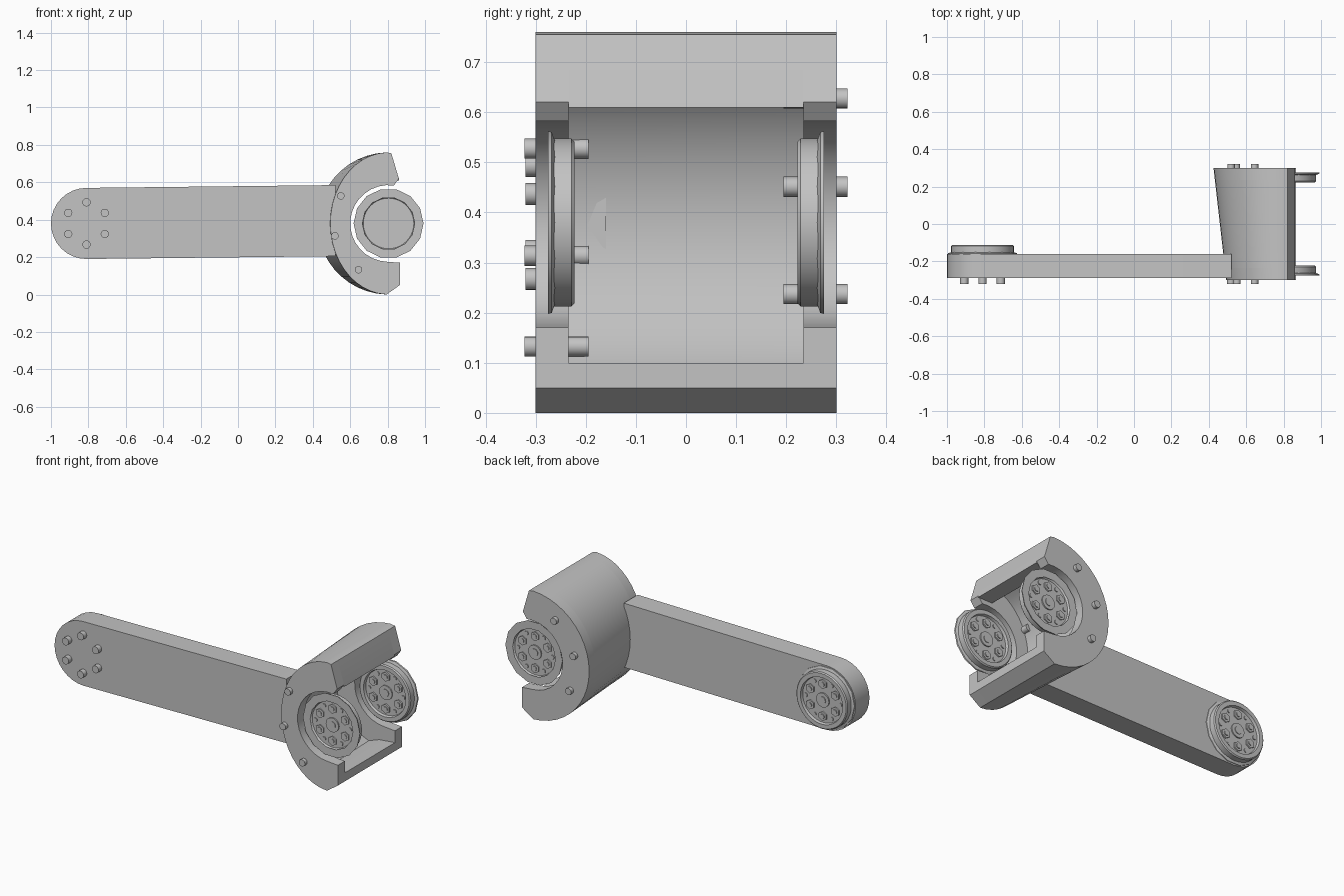
import bpy, bmesh, math
from mathutils import Matrix, Vector

cube = bpy.data.objects.get("Cube")
if cube:
    bpy.data.objects.remove(cube, do_unlink=True)

GREY = (0.55, 0.55, 0.55, 1)
mat = bpy.data.materials.new("plain grey")
mat.use_nodes = True
mat.diffuse_color = GREY
mat.node_tree.nodes["Principled BSDF"].inputs["Base Color"].default_value = GREY

HUB_X, HUB_Z, ARM_X = 0.805, 0.38, -0.81


def finish(name, bm):
    bmesh.ops.recalc_face_normals(bm, faces=bm.faces[:])
    mesh = bpy.data.meshes.new(name)
    bm.to_mesh(mesh)
    bm.free()
    mesh.materials.append(mat)
    ob = bpy.data.objects.new(name, mesh)
    bpy.context.collection.objects.link(ob)
    bpy.ops.object.select_all(action='DESELECT')
    ob.select_set(True)
    bpy.context.view_layer.objects.active = ob
    bpy.ops.object.shade_smooth_by_angle(angle=math.radians(30))
    return ob


def arc(r, start, end, steps):
    """Points on a circle about the cage hub, in x and z."""
    pts = []
    for i in range(steps + 1):
        a = math.radians(start + (end - start) * i / steps)
        pts.append((HUB_X + r * math.cos(a), HUB_Z + r * math.sin(a)))
    return pts


def loft(name, near, far, y0, y1):
    """Solid between two matching outlines at two depths."""
    bm = bmesh.new()
    a = [bm.verts.new((x, y0, z)) for x, z in near]
    b = [bm.verts.new((x, y1, z)) for x, z in far]
    bm.faces.new(a)
    bm.faces.new(b[::-1])
    for i in range(len(a)):
        j = (i + 1) % len(a)
        bm.faces.new((a[i], a[j], b[j], b[i]))
    return finish(name, bm)


def rod(bm, x, z, r, y0, y1, sides=16):
    m = Matrix.Translation((x, (y0 + y1) / 2, z)) @ Matrix.Rotation(math.pi / 2, 4, 'X')
    bmesh.ops.create_cone(bm, cap_ends=True, segments=sides, radius1=r, radius2=r,
                          depth=abs(y1 - y0), matrix=m)


def polar(x, z, r, deg):
    a = math.radians(deg)
    return x + r * math.cos(a), z + r * math.sin(a)


# Arm with one rounded end
end = [polar(ARM_X, HUB_Z, 0.19, 90 + 180 * i / 16) for i in range(17)]
outline = end + [(0.52, 0.205), (0.52, 0.585)]
loft("arm", outline, outline, -0.29, -0.16)

# Bolts on the arm's round end
bm = bmesh.new()
for k in range(6):
    rod(bm, *polar(ARM_X, HUB_Z, 0.113, 30 + 60 * k), 0.022, -0.32, -0.28)
finish("arm_bolts", bm)


# Open cage: two side flanges and a hollow shell, squeezed towards the front
def squeeze(pts, y):
    f = 0.82 + 0.18 * (y + 0.3) / 0.6
    return [(HUB_X + (x - HUB_X) * f if x < HUB_X else x, z) for x, z in pts]


outer = [(0.86, 0.62), (0.82, 0.755)] + arc(0.38, 92, 268, 22) + [(0.865, 0.05)]
flange_in = [(0.865, 0.17)] + arc(0.205, 268, 82, 16)
shell_in = [(0.865, 0.1), (0.76, 0.09)] + arc(0.335, 250, 112, 18) + [(0.76, 0.61), (0.862, 0.61)]


def cage_part(name, inner, y0, y1):
    # The round hub opening stays true while the outside is squeezed
    fixed = inner is flange_in
    near, far = [squeeze(outer, y) + (inner if fixed else squeeze(inner, y)) for y in (y0, y1)]
    loft(name, near, far, y0, y1)


cage_part("front_flange", flange_in, -0.3, -0.235)
cage_part("cage_shell", shell_in, -0.235, 0.235)
cage_part("back_flange", flange_in, 0.235, 0.3)

# Bolts through both flanges
for name, side, angles in (("front", -1, (150, 193, 237)), ("back", 1, (123, 166, 209))):
    bm = bmesh.new()
    for a in angles:
        rod(bm, *polar(HUB_X, HUB_Z, 0.295, a), 0.02, side * 0.195, side * 0.322)
    finish(name + "_flange_bolts", bm)


# Motor discs
def lathe(bm, profile, x, z, y, d, sides):
    verts = [bm.verts.new((x + r, y + d * h, z)) for r, h in profile]
    edges = [bm.edges.new(p) for p in zip(verts, verts[1:])]
    bmesh.ops.spin(bm, geom=verts + edges, cent=(x, 0, z), axis=(0, 1, 0),
                   angle=2 * math.pi, steps=sides, use_merge=True)
    bmesh.ops.remove_doubles(bm, verts=bm.verts[:], dist=0.0002)


def motor(name, x, y, d):
    z = HUB_Z
    bm = bmesh.new()
    # Body: outer rim, recessed floors on both faces
    lathe(bm, [(0, 0.014), (0.135, 0.014), (0.145, 0.004), (0.168, 0.004), (0.168, 0.046),
               (0.162, 0.052), (0.138, 0.052), (0.134, 0.036), (0, 0.036)], x, z, y, d, 40)
    finish(name + "_body", bm)
    # Faceted lip around the outer face
    bm = bmesh.new()
    lathe(bm, [(0.14, 0.001), (0.187, 0), (0.185, 0.007), (0.16, 0.016), (0.14, 0.001)],
          x, z, y, d, 14)
    finish(name + "_lip", bm)
    # Hub, hexagonal bosses, screws and small pins
    bm = bmesh.new()
    rod(bm, x, z, 0.042, y + d * 0.007, y + d * 0.043, 24)
    rod(bm, x, z, 0.022, y + d * 0.004, y + d * 0.047, 16)
    for k in range(6):
        px, pz = polar(x, z, 0.095, 30 + 60 * k)
        rod(bm, px, pz, 0.028, y + d * 0.007, y + d * 0.044, 6)
        rod(bm, px, pz, 0.014, y + d * 0.003, y + d * 0.049, 12)
        rod(bm, *polar(x, z, 0.113, 60 * k), 0.012, y + d * 0.009, y + d * 0.041, 10)
    finish(name + "_fittings", bm)


motor("front_motor", HUB_X, -0.275, 1)
motor("back_motor", HUB_X, 0.275, -1)
motor("arm_motor", ARM_X, -0.164, 1)
